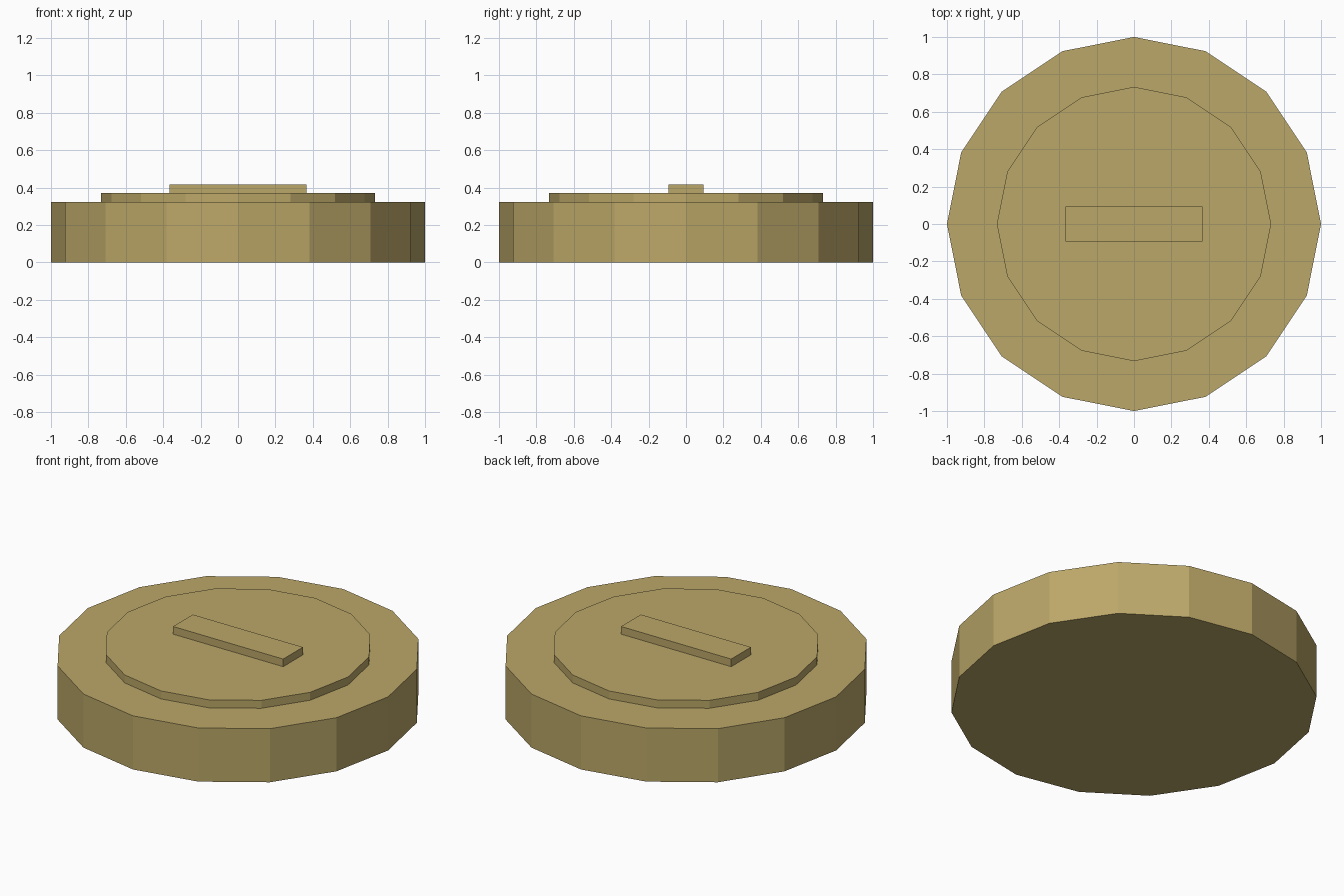
import bpy

if "Cube" in bpy.data.objects:
    bpy.data.objects.remove(bpy.data.objects["Cube"])

brass = bpy.data.materials.new("brass")
brass.diffuse_color = (0.50, 0.39, 0.14, 1)
brass.use_nodes = True
brass.node_tree.nodes["Principled BSDF"].inputs["Base Color"].default_value = brass.diffuse_color

BASE_TOP, DISC_TOP, BAR_TOP = 0.323, 0.371, 0.417


def finish(name):
    obj = bpy.context.object
    obj.name = name
    obj.data.materials.append(brass)
    return obj


def disc(name, radius, bottom, top):
    # Sixteen-sided flat-shaded disc with corners on the axes
    bpy.ops.mesh.primitive_cylinder_add(
        vertices=16, radius=radius, depth=top - bottom,
        location=(0, 0, (top + bottom) / 2))
    return finish(name)


# Wide body and the raised disc on top of it
disc("base", 1.0, 0, BASE_TOP)
disc("raised_disc", 0.733, BASE_TOP, DISC_TOP)

# Raised bar across the middle
bpy.ops.mesh.primitive_cube_add(size=1, location=(0, 0, (DISC_TOP + BAR_TOP) / 2))
bar = finish("raised_bar")
bar.scale = (0.734, 0.188, BAR_TOP - DISC_TOP)
